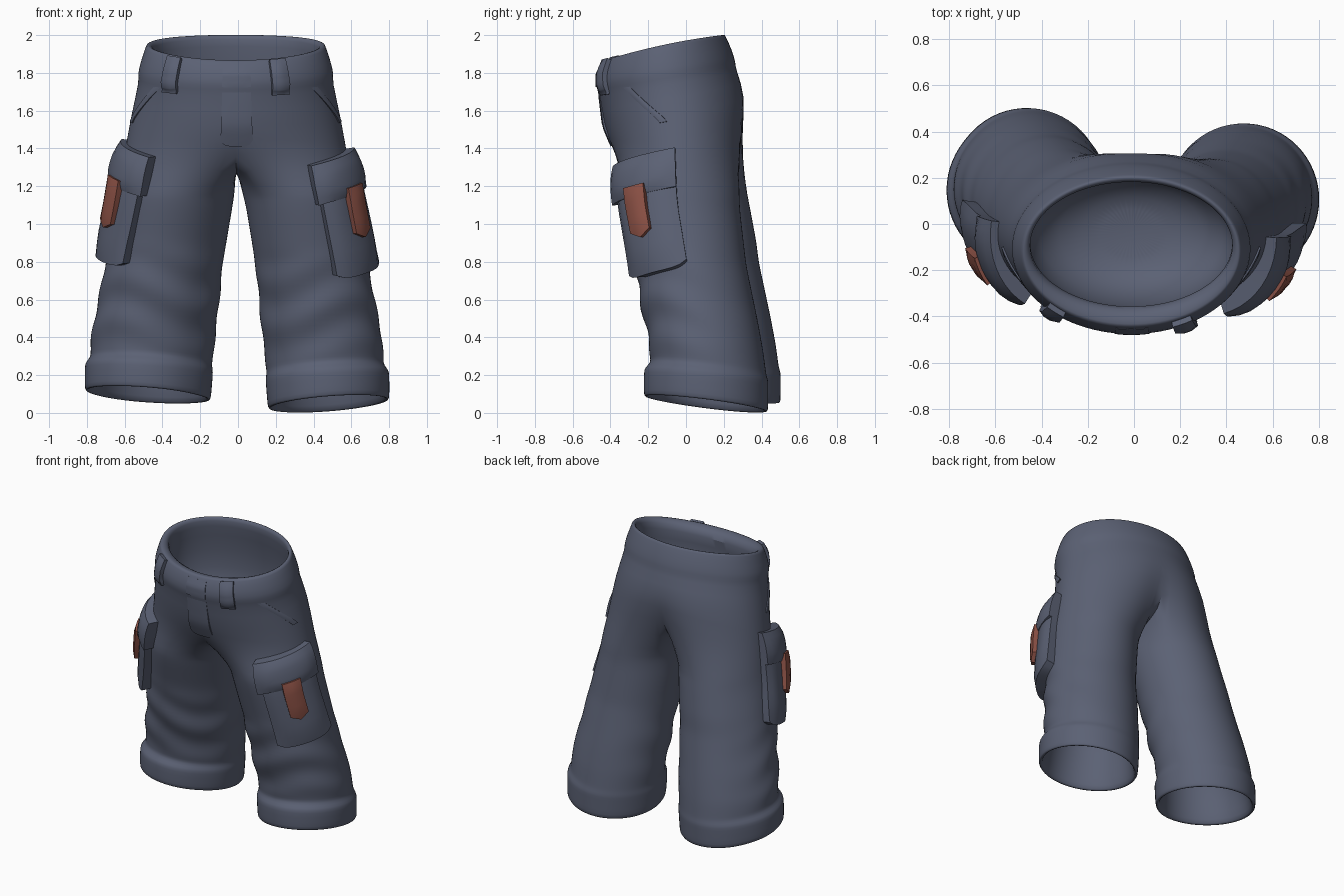
import bpy, bmesh, math
from mathutils import Vector

if "Cube" in bpy.data.objects:
    bpy.data.objects.remove(bpy.data.objects["Cube"])


def material(name, rgb):
    m = bpy.data.materials.new(name)
    m.diffuse_color = (*rgb, 1)
    m.use_nodes = True
    m.node_tree.nodes["Principled BSDF"].inputs["Base Color"].default_value = m.diffuse_color
    return m


CLOTH = material("slate_blue_cloth", (0.105, 0.12, 0.175))
STRAP = material("rust_strap", (0.27, 0.085, 0.062))

# Waist-to-crotch rings: half width, front y, back y, front z, back z, side drop
HIP = [(.474, -.445, .208, 1.865, 2.000, -.015),
       (.504, -.478, .245, 1.790, 1.920, -.005),
       (.522, -.478, .265, 1.725, 1.850, 0),
       (.510, -.462, .262, 1.700, 1.825, 0),
       (.556, -.440, .325, 1.520, 1.670, .02),
       (.597, -.385, .320, 1.385, 1.510, .12)]
# Lining from its floor up to the inner rim
LINING = [(.20, -.20, .12, 1.33, 1.35, 0), (.43, -.32, .23, 1.42, 1.48, 0),
          (.460, -.385, .22, 1.68, 1.78, 0), (.430, -.340, .175, 1.83, 1.965, -.015),
          (.445, -.400, .188, 1.866, 2.000, -.015), (.469, -.439, .204, 1.867, 2.002, -.015)]
# Leg sections: z, inner x, outer x, front y, back y
LEG = [(0, .165, .808, -.225, .437), (.185, .150, .808, -.225, .437),
       (.205, .150, .803, -.218, .437), (.235, .155, .778, -.188, .427),
       (.36, .140, .774, -.200, .410), (.50, .125, .747, -.230, .384),
       (.80, .095, .692, -.280, .320), (1.10, .045, .635, -.340, .285),
       (1.20, .018, .620, -.352, .285), (1.50, .000, .570, -.385, .300)]


def hip_ring(r, a):
    hw, yf, yb, zf, zb, drop = r
    c = math.cos(a)
    crease = max(0, drop) * .25 * max(0, -c) ** 40
    return Vector((-.012 + hw * math.sin(a), (yf + yb) / 2 + c * (yf - yb) / 2 - crease,
                   (zf + zb) / 2 + c * (zf - zb) / 2 - drop * math.sin(a) ** 2))


def hip(a, v):
    # Surface point; v runs from 0 at the rim to -5 at the crotch
    t = min(max(-v, 0), 4.999)
    i = int(t)
    return hip_ring(HIP[i], a).lerp(hip_ring(HIP[i + 1], a), t - i)


def leg(side, a, z, scale=1.0, folds=True):
    k = 0
    while k < len(LEG) - 2 and z > LEG[k + 1][0]:
        k += 1
    p, q = LEG[k], LEG[k + 1]
    f = (z - p[0]) / (q[0] - p[0])
    xi, xo, yf, yb = [p[i] + (q[i] - p[i]) * f for i in range(1, 5)]
    low = max(0, 1 - z / 1.2)
    c, s = math.cos(a), math.sin(a)
    bulge = 0
    if folds and .25 < z < .85:
        mask = math.sin(math.pi * (z - .25) / .6) ** .6
        bulge = .013 * mask * (.5 - .5 * s) * math.sin(25 * z + 2 * math.sin(2 * a) + side)
    if side < 0:
        # Fuller inner back on the left leg
        bulge += .035 * max(0, math.cos(a - 2.3)) * min(1, max(0, (1.3 - z) / .2))
    x = (xi + xo) / 2 + c * ((xo - xi) / 2 * scale + bulge)
    y = (yf + yb) / 2 + s * ((yb - yf) / 2 * scale + bulge)
    if side < 0:
        y += .04 * min(1, max(0, (1.5 - z) / .6))
    z += low * (.025 * c - .042 * s)
    if side < 0:
        z += .05 * low
    return Vector((side * x - .005, y, z))


def finish(name, bm, mat, angle, levels=0):
    bmesh.ops.remove_doubles(bm, verts=bm.verts, dist=.0004)
    bmesh.ops.recalc_face_normals(bm, faces=bm.faces)
    me = bpy.data.meshes.new(name)
    bm.to_mesh(me)
    bm.free()
    me.materials.append(mat)
    ob = bpy.data.objects.new(name, me)
    bpy.context.collection.objects.link(ob)
    bpy.ops.object.select_all(action='DESELECT')
    ob.select_set(True)
    bpy.context.view_layer.objects.active = ob
    bpy.ops.object.shade_smooth_by_angle(angle=math.radians(angle))
    if levels:
        mod = ob.modifiers.new("smooth", 'SUBSURF')
        mod.levels = mod.render_levels = levels


def bridge(bm, a, b):
    n = len(a)
    for i in range(n):
        bm.faces.new((a[i], a[(i + 1) % n], b[(i + 1) % n], b[i]))


def cap(bm, ring):
    mid = sum((v.co for v in ring), Vector()) / len(ring)
    c = bm.verts.new(mid)
    for i in range(len(ring)):
        bm.faces.new((ring[i], ring[(i + 1) % len(ring)], c))


def trousers():
    bm = bmesh.new()
    n, half, inner = 48, 24, 8
    # Lining, waistband and seat
    rings = [[bm.verts.new(hip_ring(r, math.tau * i / n)) for i in range(n)]
             for r in LINING + HIP]
    cap(bm, rings[0])
    for a, b in zip(rings, rings[1:]):
        bridge(bm, a, b)
    last = rings[-1]
    # Crotch seam shared by both legs, from back to front
    front, back = last[0].co, last[half].co
    seam = []
    for j in range(1, inner):
        p = back.lerp(front, j / inner)
        p.z -= .14 * math.sin(math.pi * j / inner)
        seam.append(bm.verts.new(p))
    # Legs with turned-up cuffs and closed linings
    zs = [1.18 - .055 * i for i in range(16)] + [.30, .26, .235, .205, .185, .10, .05]
    sections = [(z, 1) for z in zs] + [(.045, .96), (.06, .90), (.2, .86), (.42, .80), (.52, .5)]
    for side in (1, -1):
        prev = [last[(side * i) % n] for i in range(half + 1)] + seam
        for z, sc in sections:
            ring = [bm.verts.new(leg(side, math.radians(-135 + k * 11.25), z, sc, sc == 1))
                    for k in range(half + inner)]
            bridge(bm, prev, ring)
            prev = ring
        cap(bm, prev)
    finish("trousers", bm, CLOTH, 75, 1)


def patch(name, surf, sign, u, v, base, thick, mat, nu=10, nv=8, tip=0.0, skirt=.07,
          taper=0.0, low=0.0, corner=0.0):
    # Raised panel that follows a surface, with side walls sunk into it;
    # taper flattens the top, low swells the bottom, corner rounds the lower corners
    bm = bmesh.new()
    e = .002

    def point(i, j):
        fu, fv = min(max(i / nu, 0), 1), min(max(j / nv, 0), 1)
        a = u[0] + (u[1] - u[0]) * fu
        h = v[0] + (v[1] - v[0]) * fv - tip * (1 - fv) ** 3 * (1 - abs(2 * fu - 1))
        h += corner * (1 - fv) ** 3 * abs(2 * fu - 1) ** 5
        p = surf(a, h)
        nrm = (surf(a + e, h) - surf(a - e, h)).cross(surf(a, h + e) - surf(a, h - e))
        nrm = nrm.normalized() * sign
        rim = i < 0 or j < 0 or i > nu or j > nv
        dome = .7 + .3 * min(1, 32 * fu * (1 - fu) * fv * (1 - fv))
        lift = (base + thick * dome) * (1 - taper * fv ** 3) + low * (1 - fv)
        return p + nrm * (base - skirt if rim else lift)

    grid = [[bm.verts.new(point(i, j)) for j in range(-1, nv + 2)] for i in range(-1, nu + 2)]
    for i in range(nu + 2):
        for j in range(nv + 2):
            bm.faces.new((grid[i][j], grid[i + 1][j], grid[i + 1][j + 1], grid[i][j + 1]))
    finish(name, bm, mat, 40)


trousers()
rad = math.radians

# Cargo pockets: body, flap and strap on each leg
for side, label, a0, a1, dz in ((1, "right", -75, -3, 0), (-1, "left", -60, 8, .045)):
    def surf(a, z, side=side, a0=rad(a0), a1=rad(a1)):
        return leg(side, a, z + .09 * (a - a0) / (a1 - a0), folds=False)
    mid = (a0 + a1) / 2 + (1 if side > 0 else -2)
    patch(label + "_cargo_pocket", surf, side, (rad(a0 + 5), rad(a1)),
          (.675 + dz, 1.27 + dz), 0, .055, CLOTH, low=.02, corner=.03)
    patch(label + "_pocket_flap", surf, side, (rad(a0), rad(a1)),
          (1.10 + dz, 1.31 + dz), .03, .05, CLOTH, nv=6, skirt=.12, taper=.45)
    patch(label + "_pocket_strap", surf, side, (rad(mid - 9.5), rad(mid + 9.5)),
          (.905 + dz, 1.15 + dz), .07, .033, STRAP, nu=4, nv=6, tip=.035, skirt=.025)

# Belt loops
for label, a in (("left", -42), ("right", 27)):
    patch(label + "_belt_loop", hip, 1, (rad(a - 5.5), rad(a + 5.5)),
          (-3.12, -.12), 0, .032, CLOTH, nu=3, nv=10, skirt=.02)

# Fly panel and waistband overlap
patch("fly_panel", hip, 1, (rad(-8), rad(9)), (-4.8, -3.0), 0, .005, CLOTH, skirt=.02, corner=.25)
patch("waistband_overlap", hip, 1, (rad(-8), rad(9)), (-2.05, -.3), -.003, .005, CLOTH, skirt=.02)

# Slanted front pocket edges
for side, label in ((1, "right"), (-1, "left")):
    def slant(a, v, side=side):
        return hip(a + side * rad(24) * (-v - 3), v)
    c = side * 54
    patch(label + "_front_pocket_edge", slant, 1, (rad(c - 3), rad(c + 3)),
          (-4.1, -3.0), 0, .007, CLOTH, nu=3, nv=8, skirt=.02)
